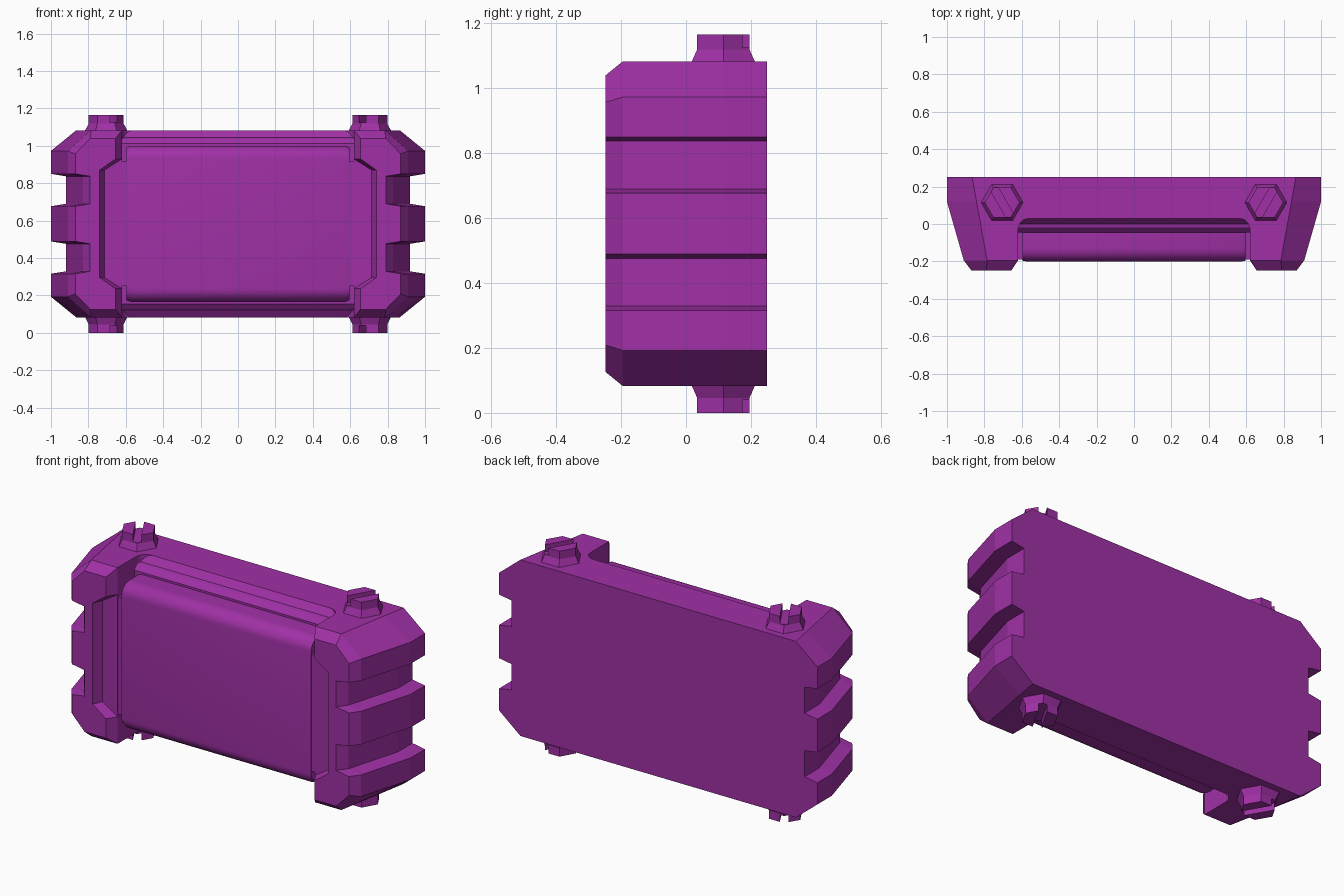
import bpy, bmesh, math
from mathutils import Vector

cube = bpy.data.objects.get("Cube")
if cube:
    bpy.data.objects.remove(cube)

purple = bpy.data.materials.new("purple")
purple.use_nodes = True
COLOUR = (0.35, 0.03, 0.38, 1)
purple.diffuse_color = COLOUR
purple.node_tree.nodes["Principled BSDF"].inputs["Base Color"].default_value = COLOUR

MID = 0.583   # height of the mirror plane
TOP = 1.083   # top of the case


def finish(name, bm):
    bmesh.ops.recalc_face_normals(bm, faces=bm.faces)
    mesh = bpy.data.meshes.new(name)
    bm.to_mesh(mesh)
    bm.free()
    obj = bpy.data.objects.new(name, mesh)
    obj.data.materials.append(purple)
    bpy.context.collection.objects.link(obj)
    return obj


def loft(rings):
    """Bridge equal-length rings of points and close both ends."""
    bm = bmesh.new()
    loops = [[bm.verts.new(p) for p in ring] for ring in rings]
    n = len(loops[0])
    for a, b in zip(loops, loops[1:]):
        for i in range(n):
            j = (i + 1) % n
            bm.faces.new((a[i], a[j], b[j], b[i]))
    bm.faces.new(loops[0])
    bm.faces.new(loops[-1])
    bmesh.ops.remove_doubles(bm, verts=bm.verts, dist=0.0005)
    bmesh.ops.dissolve_degenerate(bm, edges=bm.edges, dist=0.0005)
    return bm


def mirrored(half):
    """Continue an upper half outline below the middle height."""
    return half + [(a, 2 * MID - z) for a, z in reversed(half)]


# End caps: toothed outer edge, tapering forward to a raised lip
def cap_ring(side, y, outer, corner, top, shoulder, inner, recess):
    half = [(recess, 0.87), (inner, 0.93), (inner, top), (corner, top),
            (outer, shoulder), (outer, 0.85), (outer - 0.08, 0.837),
            (outer - 0.08, 0.69), (outer, 0.677)]
    return [(side * x, y, z) for x, z in mirrored(half)]


for side, label in ((1, "left"), (-1, "right")):
    finish(label + "_end_cap", loft([
        cap_ring(side, 0.25, 1, 0.865, TOP, 0.973, 0.62, 0.62),
        cap_ring(side, 0.12, 1, 0.842, TOP, 0.973, 0.62, 0.62),
        cap_ring(side, -0.195, 0.91, 0.785, TOP, 0.973, 0.62, 0.62),
        cap_ring(side, -0.195, 0.91, 0.785, TOP, 0.973, 0.62, 0.715),
        cap_ring(side, -0.248, 0.87, 0.79, 1.04, 0.957, 0.655, 0.74),
    ]))

    # Rounded inside corner between the cap and the back shell
    arc = [(0.62, 0.04)]
    for i in range(6):
        t = math.radians(18 * i)
        arc.append((0.56 + 0.06 * math.cos(t), -0.03 + 0.06 * math.sin(t)))
    arc.append((0.56, 0.04))
    finish(label + "_corner_fillet", loft([
        [(side * x, y, z) for x, y in arc] for z in (2 * MID - TOP, TOP)]))

# Back shell with stepped front edge
shell = mirrored([(0.25, TOP), (0.03, TOP), (0.0, 1.045), (-0.02, 1.04),
                  (-0.045, 1.012), (-0.045, 0.98)])
finish("back_shell", loft([[(x, y, z) for y, z in shell] for x in (-0.62, 0.62)]))

# Front panel with rounded top and bottom and slightly narrowed ends
half = [(0.0, 1.0), (-0.13, 1.0)]
for i in range(1, 9):
    t = math.radians(90 * i / 8)
    half.append((-0.13 - 0.07 * math.sin(t), 0.93 + 0.07 * math.cos(t)))
panel = mirrored(half)
rings = []
for x, inset in ((-0.595, 0.02), (-0.575, 0), (0.575, 0), (0.595, 0.02)):
    rings.append([(x, y * (1 - inset), MID + (z - MID) * (1 - inset)) for y, z in panel])
obj = finish("front_panel", loft(rings))
bpy.ops.object.select_all(action="DESELECT")
obj.select_set(True)
bpy.context.view_layer.objects.active = obj
bpy.ops.object.shade_smooth_by_angle(angle=math.radians(25))

# Backing that fills the seam beside the panel
finish("panel_backing", loft([
    [(x, y, z) for x, z in ((-0.63, 0.25), (0.63, 0.25), (0.63, 0.915), (-0.63, 0.915))]
    for y in (-0.19, 0.05)]))


# Slotted hexagonal bolts on the top and bottom
def hexagon(radius, z):
    return [(radius * math.cos(i * math.pi / 3), radius * math.sin(i * math.pi / 3), z)
            for i in range(6)]


def place(name, bm, side, up):
    for v in bm.verts:
        x, y, z = v.co
        v.co = (side * (0.705 + x), 0.115 + y, MID + up * (z - MID))
    finish(name, bm)


slot_normal = Vector((0.866, -0.5, 0))
for side, label in ((1, "left"), (-1, "right")):
    for up, level in ((1, "top"), (-1, "bottom")):
        name = level + "_" + label + "_bolt"
        place(name + "_base", loft([hexagon(0.112, TOP - 0.02), hexagon(0.112, TOP),
                                    hexagon(0.093, 1.12), hexagon(0.093, 1.126)]), side, up)
        for s in (1, -1):
            bm = loft([hexagon(0.093, 1.126), hexagon(0.093, 1.166)])
            cut = bmesh.ops.bisect_plane(
                bm, geom=bm.verts[:] + bm.edges[:] + bm.faces[:],
                plane_co=slot_normal * 0.022 * s, plane_no=slot_normal * s,
                clear_inner=True)
            edges = [e for e in cut["geom_cut"] if isinstance(e, bmesh.types.BMEdge)]
            bmesh.ops.contextual_create(bm, geom=edges)
            place(name + ("_head_outer" if s > 0 else "_head_inner"), bm, side, up)
